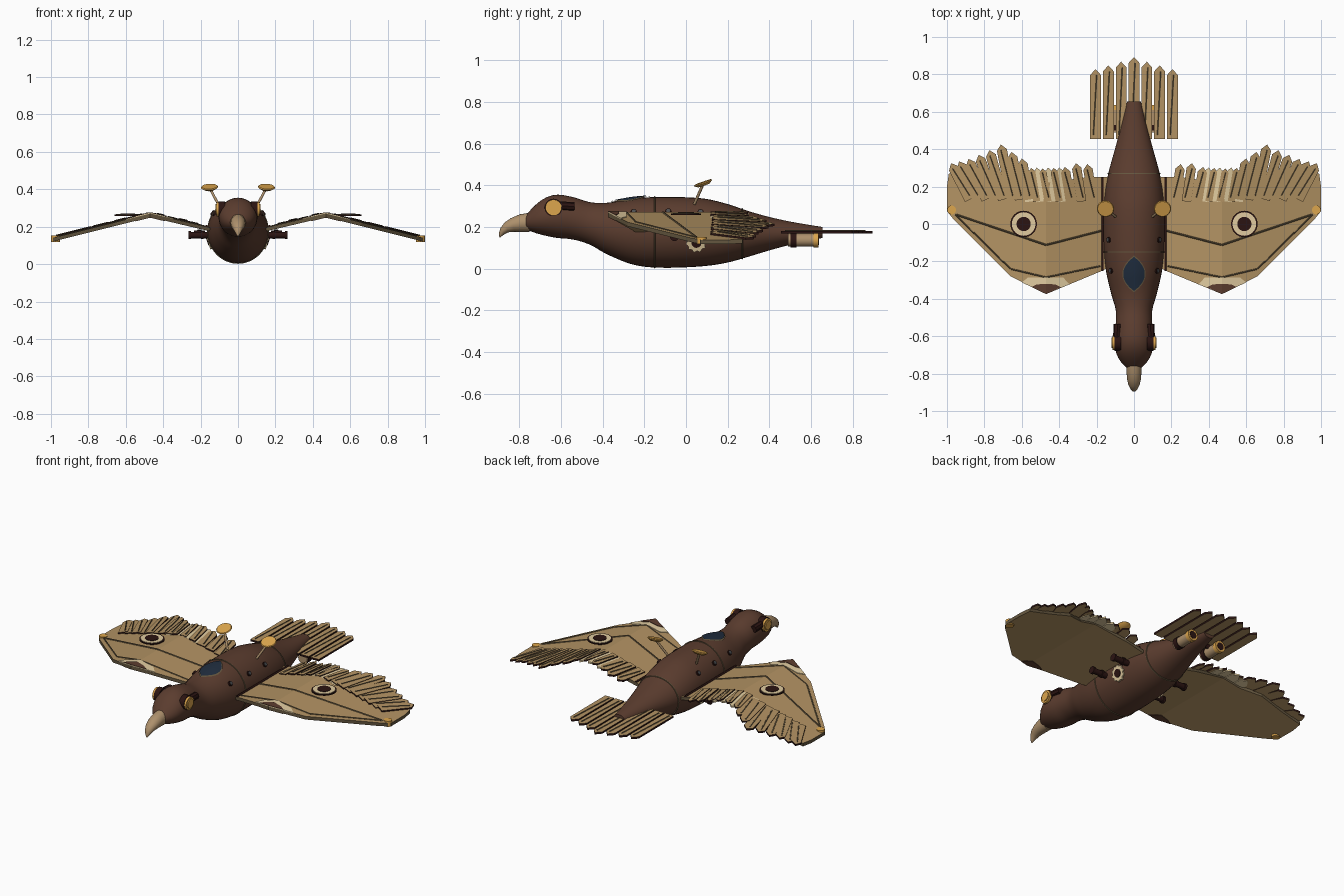
import bpy, bmesh, math
from mathutils import Vector

if "Cube" in bpy.data.objects:
    bpy.data.objects.remove(bpy.data.objects["Cube"])

def mat(name, r, g, b):
    m = bpy.data.materials.new(name)
    m.diffuse_color = (r, g, b, 1)
    m.use_nodes = True
    m.node_tree.nodes["Principled BSDF"].inputs["Base Color"].default_value = m.diffuse_color
    return m

BROWN = mat("body brown", .105, .046, .028)
TAN = mat("feather tan", .45, .29, .125)
CREAM = mat("cream", .75, .60, .35)
DARK = mat("dark brown", .024, .007, .006)
GOLD = mat("brass", .72, .38, .075)
OLIVE = mat("olive trim", .13, .095, .05)
GLASS = mat("navy glass", .014, .026, .048)
HORN = mat("beak horn", .42, .28, .15)
STEEL = mat("rivet steel", .07, .075, .08)

def finish(name, bm, m, mirror=False, smooth=False):
    bmesh.ops.recalc_face_normals(bm, faces=bm.faces)
    me = bpy.data.meshes.new(name)
    bm.to_mesh(me)
    bm.free()
    me.materials.append(m)
    ob = bpy.data.objects.new(name, me)
    bpy.context.collection.objects.link(ob)
    if mirror:
        ob.modifiers.new("mirror", 'MIRROR')
    if smooth:
        bpy.context.view_layer.objects.active = ob
        ob.select_set(True)
        bpy.ops.object.shade_smooth_by_angle(angle=math.radians(40))
        ob.select_set(False)
    return ob

def loft(name, rings, m, mirror=False, smooth=True):
    bm = bmesh.new()
    vs = [[bm.verts.new(p) for p in r] for r in rings]
    n = len(vs[0])
    for a, b in zip(vs, vs[1:]):
        for i in range(n):
            bm.faces.new((a[i], a[(i + 1) % n], b[(i + 1) % n], b[i]))
    bm.faces.new(vs[0])
    bm.faces.new(vs[-1])
    return finish(name, bm, m, mirror, smooth)

def tube(name, p, q, r, m, r2=None, n=20, mirror=True):
    p, q = Vector(p), Vector(q)
    rot = (q - p).to_track_quat('Z', 'Y')
    def ring(c, rad):
        return [c + rot @ Vector((rad * math.cos(k * math.tau / n), rad * math.sin(k * math.tau / n), 0)) for k in range(n)]
    return loft(name, [ring(p, r), ring(q, r if r2 is None else r2)], m, mirror)

def plate(name, pts, zf, t, m, mirror=True, edge=None):
    """Flat outline in x, y laid at height zf(x) with thickness t; rim faces may take another colour."""
    ob = loft(name, [[(x, y, zf(x) - t / 2) for x, y in pts],
                     [(x, y, zf(x) + t / 2) for x, y in pts]], m, mirror, False)
    if edge:
        ob.data.materials.append(edge)
        for f in ob.data.polygons:
            f.material_index = int(abs(f.normal.z) < .6)
    return ob

def feather(name, base, tip, w, zf, t, m, mirror=True, quill=True):
    b, e = Vector(base), Vector(tip)
    d = (e - b).normalized()
    s = Vector((-d.y, d.x)) * w / 2
    k = e - d * w * .55
    plate(name, [tuple(p) for p in (b + s, b - s, k - s, e, k + s)], zf, t, m, mirror, DARK if quill else None)
    if quill:
        a, c = b + d * .02 + s * .35, k - s * .25
        tube(name + "_quill", (*a, zf(a.x) + t / 2), (*c, zf(c.x) + t / 2), .004, OLIVE, n=5, mirror=mirror)

# Body: stations of y, top, bottom, half width
ST = [(-.768, .255, .19, .042), (-.73, .298, .174, .076), (-.68, .337, .16, .098), (-.62, .355, .148, .104),
      (-.54, .343, .14, .098), (-.46, .319, .115, .098), (-.38, .316, .07, .12), (-.25, .337, .019, .15),
      (-.12, .344, .005, .163), (.08, .337, .012, .163), (.2, .31, .03, .152), (.3, .276, .058, .13),
      (.4, .248, .088, .102), (.5, .226, .115, .075), (.58, .212, .131, .055), (.655, .2, .148, .037)]

def station(y):
    i = max(0, min(len(ST) - 2, sum(s[0] <= y for s in ST) - 1))
    a, b = ST[i], ST[i + 1]
    p, q = ST[max(i - 1, 0)], ST[min(i + 2, len(ST) - 1)]
    h = b[0] - a[0]
    t = (y - a[0]) / h
    out = []
    for k in (1, 2, 3):
        ma = (b[k] - p[k]) / (b[0] - p[0]) * h
        mb = (q[k] - a[k]) / (q[0] - a[0]) * h
        out.append((2*t**3 - 3*t*t + 1) * a[k] + (t**3 - 2*t*t + t) * ma + (3*t*t - 2*t**3) * b[k] + (t**3 - t*t) * mb)
    return out

def surf(y, ang, off=0):
    top, bot, w = station(y)
    return ((w + off) * math.cos(ang), y, (top + bot) / 2 + ((top - bot) / 2 + off) * math.sin(ang))

def body_ring(y, off=0, n=36):
    return [surf(y, k * math.tau / n, off) for k in range(n)]

N = 56
loft("body", [body_ring(-.768 + 1.423 * i / N) for i in range(N + 1)], BROWN)
for y in (-.15, .27):
    loft("hull_seam", [body_ring(y - .004, -.003), body_ring(y - .002, .004), body_ring(y + .002, .004), body_ring(y + .004, -.003)], OLIVE)

# Hooked beak
bk = [(-.75, .222, .046, .042), (-.79, .219, .043, .04), (-.83, .21, .035, .037), (-.86, .198, .027, .03),
      (-.88, .18, .02, .02), (-.89, .163, .012, .011), (-.893, .15, .003, .003)]
rings = []
for i, (y, z, rz, rx) in enumerate(bk):
    tilt = math.radians(i * 13)
    rings.append([(rx * math.cos(a), y - rz * math.sin(a) * math.sin(tilt) * .6, z + rz * math.sin(a) * math.cos(tilt * .8))
                  for a in (k * math.tau / 20 for k in range(20))])
loft("beak", rings, HORN)

# Canopy on the back, following the hull
def canopy(name, half, width, off, m):
    bm = bmesh.new()
    rows = []
    for i in range(19):
        u = -1 + 2 * i / 18
        y, w = -.267 + half * u, width * (1 - abs(u) ** 2.1) + .001
        rows.append([bm.verts.new(surf(y, math.pi / 2 - math.asin(w * k / 3 / station(y)[2]), off)) for k in range(-3, 4)])
    for a, b in zip(rows, rows[1:]):
        for k in range(6):
            bm.faces.new((a[k], a[k + 1], b[k + 1], b[k]))
    bmesh.ops.solidify(bm, geom=bm.faces[:], thickness=.004)
    finish(name, bm, m, smooth=True)
canopy("canopy_frame", .098, .059, .005, OLIVE)
canopy("canopy_glass", .09, .053, .009, GLASS)

# Rivets on the shoulders
for y in (-.25, -.085, .07):
    p, q = Vector(surf(y, .62, -.005)), Vector(surf(y, .62, .007))
    tube("rivet", p, q, .015, DARK, n=12)
    tube("rivet_cap", q, q + (q - p) * .2, .01, STEEL, n=12)

# Goggle eyes and side blocks
tube("eye_socket", (.07, -.635, .293), (.103, -.635, .293), .043, DARK)
tube("eye_rim", (.09, -.635, .293), (.116, -.635, .293), .039, GOLD)
tube("eye_lens", (.1, -.635, .293), (.121, -.635, .293), .028, GOLD)
tube("eye_strap", (.093, -.66, .305), (.088, -.535, .298), .021, DARK, n=8)

# Round dishes on stalks
c, nrm = Vector((.152, .083, .408)), Vector((.05, -.33, .94)).normalized()
tube("dish_stalk", (.10, .04, .31), c, .007, HORN, n=10)
tube("dish", c - nrm * .009, c + nrm * .003, .03, GOLD, .046, n=28)
tube("dish_face", c + nrm * .003, c + nrm * .008, .046, GOLD, .042, n=28)

# Wings: two flat panels meeting at a raised ridge
def wz(x):
    return .188 + (x - .16) * .235 if x < .47 else .261 - (x - .47) * .25
def over(d):
    return lambda x: wz(x) + d

plate("inner_wing", [(.14, -.235), (.17, -.25), (.47, -.375), (.47, .22), (.25, .25), (.14, .25)], wz, .02, TAN, edge=OLIVE)
plate("outer_wing", [(.47, -.375), (.66, -.28), (.965, .025), (1, .07), (1, .2), (.99, .27), (.85, .27), (.7, .28), (.58, .23), (.47, .22)], wz, .02, TAN, edge=OLIVE)

# Trailing feathers: cream under-row, secondaries, primaries
for i in range(4):
    x = .4 + i * .06
    feather("cream_feather", (x - .025, .12), (x, .302), .056, over(.006), .01, CREAM, quill=False)
for i, (x, y) in enumerate([(.25, .32), (.31, .325), (.37, .305), (.43, .3), (.49, .297), (.55, .3)]):
    feather("secondary_feather", (x - .03, .12), (x, y), .05 if i < 3 else .038, over(.010 + .003 * (i % 2)), .011, TAN)
for i, (x, y) in enumerate([(.60, .35), (.655, .385), (.712, .425), (.773, .395), (.83, .37), (.885, .348), (.935, .335), (.978, .325)]):
    feather("primary_feather", (.565 + .045 * i, .13), (x, y), .054, over(.010 + .003 * (i % 2)), .011, TAN)

# Wing spars
def spar(name, pts, r):
    for (a, b), (c2, d) in zip(pts, pts[1:]):
        tube(name, (a, b, wz(a) + .01), (c2, d, wz(c2) + .01), r, OLIVE, n=6)
spar("wing_spar", [(.17, -.035), (.47, -.112), (.95, .05)], .005)
spar("leading_spar", [(.18, -.225), (.47, -.285), (.66, -.24), (.955, .05)], .004)
tube("wing_root_rod", (.168, -.25, .203), (.168, .25, .203), .006, DARK, n=10)
tube("wing_tip_lamp", (.975, .075, .118), (.975, .075, .152), .024, GOLD)

# Painted corner patches at the wing bend, cream and brown above, brown below
for side in ([(.345, -.322), (.47, -.375), (.47, -.285), (.38, -.285)], [(.47, -.375), (.60, -.312), (.565, -.285), (.47, -.285)]):
    plate("cream_patch", side, over(.0115), .005, CREAM)
for side in ([(.39, -.338), (.47, -.375), (.47, -.32), (.42, -.323)], [(.47, -.375), (.548, -.336), (.52, -.323), (.47, -.32)]):
    plate("brown_patch", side, over(.0145), .004, BROWN)
    plate("brown_patch_below", side, over(-.011), .004, BROWN)

# Eye spots on the wings
for name, r, z, m in (("spot_rim", .071, .262, DARK), ("spot_ring", .063, .265, CREAM), ("spot_centre", .038, .268, DARK)):
    tube(name, (.59, 0, z - .004), (.59, 0, z + .002), r, m, n=32)

# Side pipes, two each side under the wing root
for y in (-.055, .13):
    tube("side_pipe", (.12, y, .155), (.255, y, .155), .017, DARK)
    for x in (.185, .25):
        tube("pipe_flange", (x, y, .155), (x + .014, y, .155), .022, DARK)

# Toothed cream wheel on each flank
p, q = Vector(surf(.05, -.3, -.02)), Vector(surf(.05, -.3, .006))
rot = (q - p).to_track_quat('Z', 'Y')
def cog_ring(c):
    return [c + rot @ Vector((r * math.cos(a), r * math.sin(a), 0))
            for r, a in ((.048 if k % 4 < 2 else .042, k * math.tau / 40) for k in range(40))]
loft("flank_wheel", [cog_ring(p), cog_ring(q)], CREAM, True, False)
tube("flank_wheel_hub", p, q + (q - p) * .15, .024, DARK)

# Tail feathers
for i in range(-3, 4):
    feather("tail_feather", (i * .0685, .455), (i * .0685, (.893, .868, .848, .828)[abs(i)]), .058,
            lambda x: .175, .012, TAN, mirror=False)

# Rear nozzles
tube("nozzle", (.1, .49, .137), (.1, .62, .137), .031, HORN)
tube("nozzle_collar", (.1, .5, .137), (.1, .53, .137), .035, DARK)
tube("nozzle_rim", (.1, .61, .137), (.1, .635, .137), .035, GOLD)
tube("nozzle_hole", (.1, .63, .137), (.1, .637, .137), .023, DARK)
tube("nozzle_strut", (.04, .56, .165), (.1, .56, .15), .014, DARK, n=10)
